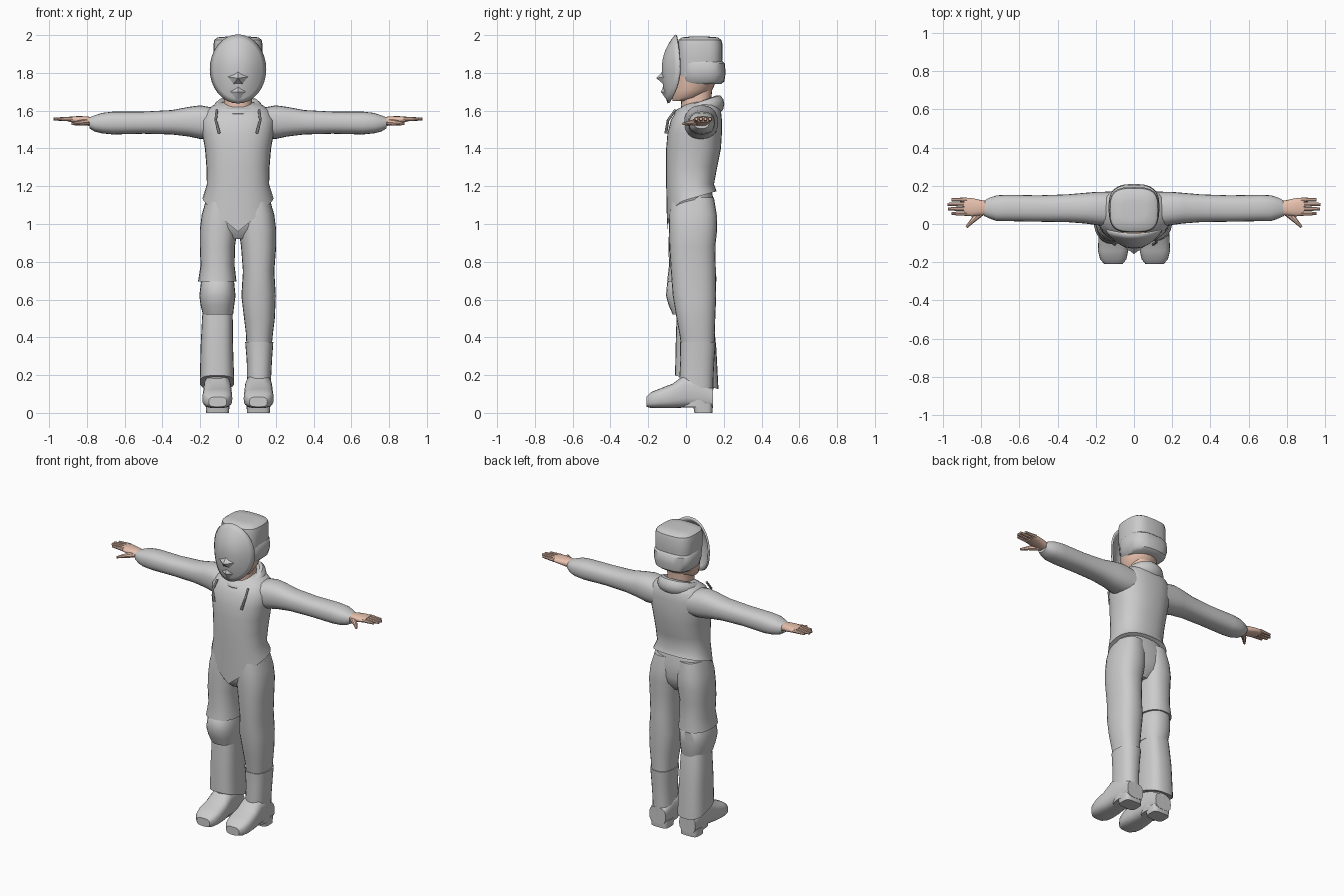
import bpy, bmesh, math
from mathutils import Vector


def material(name, rgb):
    m = bpy.data.materials.new(name)
    m.diffuse_color = (*rgb, 1)
    return m


GREY = material("grey cloth", (0.6, 0.6, 0.6))
SKIN = material("skin", (0.8, 0.53, 0.42))


def finish(name, bm, mat, mirror=False, angle=40):
    bmesh.ops.recalc_face_normals(bm, faces=bm.faces[:])
    me = bpy.data.meshes.new(name)
    bm.to_mesh(me)
    bm.free()
    ob = bpy.data.objects.new(name, me)
    bpy.context.collection.objects.link(ob)
    me.materials.append(mat)
    bpy.ops.object.select_all(action='DESELECT')
    ob.select_set(True)
    bpy.context.view_layer.objects.active = ob
    bpy.ops.object.shade_smooth_by_angle(angle=math.radians(angle))
    if mirror:
        ob.modifiers.new("Mirror", 'MIRROR')
    return ob


def bridge(bm, rings, closed=False):
    pairs = list(zip(rings, rings[1:] + rings[:1])) if closed else list(zip(rings, rings[1:]))
    for a, b in pairs:
        n = len(a)
        for i in range(n):
            bm.faces.new((a[i], a[(i + 1) % n], b[(i + 1) % n], b[i]))


def loft(name, axis, rings, mat=GREY, p=2.4, n=24, mirror=False, hem=None, angle=40):
    """Rounded sections (position, low1, high1, low2, high2) along an axis.
    hem(x, y) gives the height of the last ring."""
    bm = bmesh.new()
    loops = []
    for k, (t, a0, a1, b0, b1) in enumerate(rings):
        loop = []
        for i in range(n):
            w = 2 * math.pi * i / n
            c, s = math.cos(w), math.sin(w)
            u = (a0 + a1) / 2 + (a1 - a0) / 2 * math.copysign(abs(c) ** (2 / p), c)
            v = (b0 + b1) / 2 + (b1 - b0) / 2 * math.copysign(abs(s) ** (2 / p), s)
            co = [u, v]
            co.insert(axis, t)
            if hem and k == len(rings) - 1:
                co[2] = hem(co[0], co[1])
            loop.append(bm.verts.new(co))
        loops.append(loop)
    bridge(bm, loops)
    bm.faces.new(loops[0])
    bm.faces.new(loops[-1])
    return finish(name, bm, mat, mirror, angle)


def rod(name, a, b, r1, r2, mat, mirror=True):
    a, b = Vector(a), Vector(b)
    bm = bmesh.new()
    bmesh.ops.create_cone(bm, cap_ends=True, segments=8, radius1=r1, radius2=r2, depth=(b - a).length)
    q = (b - a).to_track_quat('Z', 'Y')
    for v in bm.verts:
        v.co = q @ v.co + (a + b) / 2
    return finish(name, bm, mat, mirror)


# Hooded top, with a hem that dips to a point in front
def top_hem(x, y):
    z = 1.1 + 0.28 * (y + 0.1)
    return z - 0.14 * max(0, 1 - abs(x) / 0.18) if y < 0 else z


loft("torso", 2, [(z, -x, x, a, b) for z, x, a, b in (
    (1.645, .08, .02, .14), (1.63, .13, -.01, .17), (1.6, .17, -.05, .185),
    (1.55, .195, -.08, .19), (1.48, .19, -.098, .19), (1.4, .175, -.105, .185),
    (1.3, .167, -.106, .165), (1.21, .165, -.105, .148), (1.1, .188, -.1, .162))],
    n=32, hem=top_hem)
loft("sleeve", 0, [
    (.1, -.02, .17, 1.45, 1.61), (.2, -.005, .168, 1.45, 1.628), (.26, .003, .163, 1.463, 1.62),
    (.35, .01, .155, 1.474, 1.603), (.5, .012, .15, 1.478, 1.595), (.66, .015, .153, 1.474, 1.595),
    (.72, .016, .15, 1.48, 1.588), (.76, .03, .137, 1.49, 1.575), (.785, .042, .122, 1.505, 1.565)],
    mirror=True)

# Folded hood: a tilted padded ring around the neck
bm = bmesh.new()
loops = []
for i in range(28):
    w = 2 * math.pi * i / 28
    c, s = math.cos(w), math.sin(w)
    loop = []
    for j in range(10):
        f = 2 * math.pi * j / 10
        r = .033 * math.cos(f)
        loop.append(bm.verts.new(((.098 + r) * c, .07 + (.1 + r) * s,
                                  1.61 + .025 * s + (.038 + .01 * s) * math.sin(f))))
    loops.append(loop)
bridge(bm, loops, closed=True)
finish("hood", bm, GREY)

# Drawstrings
rod("drawstring_upper", (.112, -.055, 1.605), (.118, -.095, 1.55), .007, .007, GREY)
rod("drawstring_lower", (.118, -.095, 1.55), (.1, -.107, 1.48), .007, .008, GREY)

# Hands
loft("palm", 0, [(.75, .05, .115, 1.515, 1.56), (.8, .045, .125, 1.522, 1.57),
                 (.85, .04, .136, 1.533, 1.571), (.892, .045, .137, 1.54, 1.568)],
     SKIN, n=16, mirror=True)
for i, (y, tip) in enumerate(((.055, .955), (.079, .975), (.103, .977), (.127, .957))):
    rod(f"finger_{i + 1}", (.875, y, 1.555), (tip, y, 1.556), .0125, .008, SKIN)
rod("thumb_base", (.79, .07, 1.54), (.842, .022, 1.535), .02, .014, SKIN)
rod("thumb_tip", (.838, .026, 1.536), (.877, -.016, 1.53), .014, .007, SKIN)

# Neck and head
loft("neck", 2, [(1.56, -.085, .085, -.03, .14), (1.63, -.075, .075, -.025, .13),
                 (1.72, -.075, .075, -.03, .14)], SKIN)
loft("head", 2, [(1.65, -.05, .05, -.07, .03), (1.67, -.08, .08, -.075, .09),
                 (1.71, -.1, .1, -.07, .14), (1.78, -.115, .115, -.065, .17),
                 (1.9, -.11, .11, -.06, .16)], SKIN, p=2)

# Helmet crown and lower band
loft("helmet_crown", 2, [(z, -x, x, a, b) for z, x, a, b in (
    (1.78, .12, -.04, .185), (1.88, .13, -.045, .193), (1.95, .13, -.045, .193),
    (1.975, .125, -.04, .187), (1.988, .108, -.02, .168), (1.992, .06, .02, .12))], p=3.2)
loft("helmet_band", 2, [(z, -x, x, a, b) for z, x, a, b in (
    (1.74, .105, -.02, .185), (1.755, .122, -.03, .203), (1.8, .134, -.035, .21),
    (1.85, .134, -.035, .205), (1.862, .126, -.035, .193))], p=2.8)

# Curved oval face mask
bm = bmesh.new()
loops = []
for k in range(1, 8):
    r = k / 7
    loop = []
    for i in range(32):
        w = 2 * math.pi * i / 32
        c, s = math.cos(w), math.sin(w)
        back = .09 * c * c + (.07 if s > 0 else .03) * s * s
        loop.append(bm.verts.new((.145 * r * c, -.122 + back * r ** 2.2, 1.82 + .18 * r * s)))
    loops.append(loop)
bridge(bm, loops)
bm.faces.new(loops[0])
mask = finish("face_mask", bm, GREY)
shell = mask.modifiers.new("Thickness", 'SOLIDIFY')
shell.thickness, shell.offset = .012, 0

# Wedge nose and chin ridge of the mask
for name, pts in (
        ("mask_nose", ((-.08, -.098, 1.782), (0, -.118, 1.815), (.08, -.098, 1.782),
                       (.03, -.113, 1.735), (-.03, -.113, 1.735), (0, -.157, 1.772))),
        ("mask_chin", ((-.04, -.11, 1.7), (0, -.12, 1.728), (.04, -.11, 1.7),
                       (.012, -.098, 1.65), (-.012, -.098, 1.65), (0, -.133, 1.7)))):
    bm = bmesh.new()
    v = [bm.verts.new(q) for q in pts]
    for i in range(5):
        bm.faces.new((v[i], v[(i + 1) % 5], v[5]))
    bm.faces.new(v[:5])
    finish(name, bm, GREY, angle=15)

# Trousers: hips, straight left leg, wide right leg in three pieces
loft("hips", 2, [(1.18, -.15, .15, -.085, .135), (1.1, -.178, .178, -.093, .152),
                 (1.02, -.188, .188, -.09, .15), (.97, -.15, .15, -.08, .14),
                 (.92, -.06, .06, -.04, .1)], n=32)
loft("left_leg", 2, [
    (1.14, .01, .165, -.08, .148), (1.05, .0, .192, -.09, .163), (.97, .004, .202, -.09, .165),
    (.88, .016, .202, -.088, .155), (.75, .026, .192, -.08, .158), (.62, .018, .2, -.07, .16),
    (.5, .032, .195, -.05, .155), (.42, .042, .185, -.035, .152), (.35, .045, .178, -.025, .15)])
loft("right_thigh", 2, [
    (1.14, -.165, -.01, -.08, .148), (1.05, -.192, 0, -.09, .163), (.97, -.202, -.004, -.09, .165),
    (.88, -.202, -.016, -.093, .155), (.78, -.198, -.018, -.09, .156), (.695, -.212, -.008, -.1, .162)])
loft("right_knee", 2, [
    (.71, -.188, -.025, -.08, .14), (.69, -.196, -.02, -.1, .158), (.62, -.205, -.013, -.106, .155),
    (.57, -.198, -.02, -.092, .15), (.52, -.186, -.026, -.07, .14)])
loft("right_shin", 2, [
    (.58, -.18, -.035, -.045, .13), (.51, -.19, -.028, -.05, .143), (.35, -.198, -.026, -.055, .16),
    (.18, -.202, -.02, -.058, .172)], p=2.8, hem=lambda x, y: .18 - .32 * y)

# Boots
loft("boot_shaft", 2, [(.375, .038, .187, -.032, .157), (.28, .046, .18, -.03, .15),
                       (.18, .048, .175, -.035, .145), (.03, .045, .172, -.03, .143)], mirror=True)
loft("boot_foot", 1, [
    (.143, .05, .168, .025, .13), (.06, .042, .176, .028, .19), (-.01, .036, .182, .028, .2),
    (-.07, .032, .186, .025, .155), (-.14, .03, .189, .025, .128), (-.185, .04, .178, .026, .11),
    (-.21, .06, .155, .032, .085)], p=3, mirror=True)
loft("boot_heel", 2, [(.05, .044, .172, .035, .143), (0, .048, .168, .045, .14)], p=4, mirror=True)
